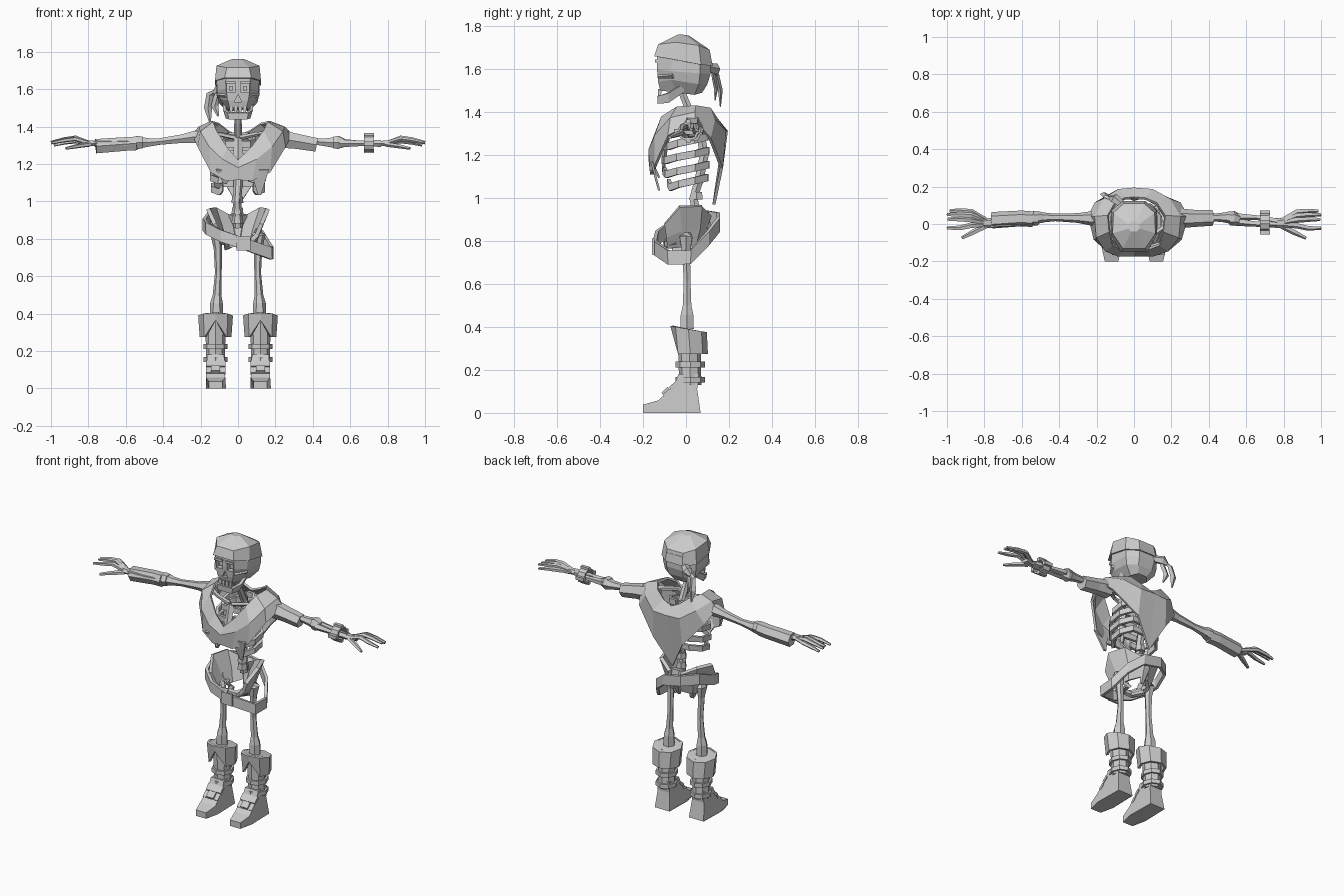
import bpy, bmesh, math
from mathutils import Vector

bone = bpy.data.materials.new("plain_grey")
bone.diffuse_color = (0.6, 0.6, 0.6, 1)


def make(name, verts, faces, thick=0):
    me = bpy.data.meshes.new(name)
    me.from_pydata([tuple(v) for v in verts], [], faces)
    bm = bmesh.new()
    bm.from_mesh(me)
    bmesh.ops.recalc_face_normals(bm, faces=bm.faces)
    bm.to_mesh(me)
    bm.free()
    me.materials.append(bone)
    ob = bpy.data.objects.new(name, me)
    bpy.context.collection.objects.link(ob)
    if thick:
        m = ob.modifiers.new("thickness", 'SOLIDIFY')
        m.thickness, m.offset = thick, 0
    return ob


def loft(name, rings, caps=True, closed=True, thick=0):
    n = len(rings[0])
    verts = [p for r in rings for p in r]
    faces = [(i*n+j, i*n+(j+1) % n, (i+1)*n+(j+1) % n, (i+1)*n+j)
             for i in range(len(rings)-1) for j in range(n if closed else n-1)]
    if caps:
        faces += [tuple(range(n))[::-1], tuple(range(len(verts)-n, len(verts)))]
    return make(name, verts, faces, thick)


def tube(name, pts, sides=6, flat=1.0):
    """pts: (x, y, z, radius); flat squashes the section."""
    P = [Vector(p[:3]) for p in pts]
    rings = []
    for i, p in enumerate(P):
        t = (P[min(i+1, len(P)-1)] - P[max(i-1, 0)]).normalized()
        ref = Vector((0, 1, 0)) if abs(t.z) > 0.7 else Vector((0, 0, 1))
        a = t.cross(ref).normalized()
        b = a.cross(t)
        r = pts[i][3]
        rings.append([p + a*r*math.cos(k*math.tau/sides) + b*r*flat*math.sin(k*math.tau/sides)
                      for k in range(sides)])
    return loft(name, rings)


def band(name, pts, h, thick, closed=True):
    """Upright strap following a path."""
    return loft(name, [[(x, y, z-h/2) for x, y, z in pts], [(x, y, z+h/2) for x, y, z in pts]],
                False, closed, thick)


def box(name, c, s, rx=0):
    v = [(x, y, z) for x in (-.5, .5) for y in (-.5, .5) for z in (-.5, .5)]
    ob = make(name, [(a*s[0], b*s[1], d*s[2]) for a, b, d in v],
              [(0, 1, 3, 2), (4, 6, 7, 5), (0, 4, 5, 1), (2, 3, 7, 6), (0, 2, 6, 4), (1, 5, 7, 3)])
    ob.location, ob.rotation_euler.x = c, rx
    return ob


def sym(half):
    """Mirror half an outline, front to back, into a closed ring."""
    return half + [(-x, y, z) for x, y, z in reversed(half)]


def oval(cx, cy, z, rx, ry, n=8):
    return [(cx+rx*math.sin(k*math.tau/n), cy-ry*math.cos(k*math.tau/n), z) for k in range(n)]


# skull with cut sockets
skull = loft("skull", [
    sym([(.045, -.12, 1.50), (.055, -.04, 1.49), (.06, .04, 1.48), (.03, .075, 1.49)]),
    sym([(.055, -.13, 1.54), (.095, -.07, 1.55), (.105, .06, 1.53), (.05, .10, 1.53)]),
    sym([(.065, -.135, 1.60), (.112, -.07, 1.59), (.115, .065, 1.58), (.055, .115, 1.58)]),
    sym([(.065, -.135, 1.67), (.115, -.06, 1.67), (.115, .065, 1.67), (.055, .115, 1.67)])])
cutters = [box("socket_cutter", (s*.038, -.13, 1.605), (.042, .07, .048)) for s in (-1, 1)]
cutters.append(loft("nose_cutter", [[(-.02, y, 1.53), (.02, y, 1.53), (0, y, 1.572)] for y in (-.2, -.11)]))
for c in cutters:
    c.hide_render = c.hide_viewport = True
    c.display_type = 'WIRE'
    m = skull.modifiers.new("cut", 'BOOLEAN')
    m.object, m.operation, m.solver = c, 'DIFFERENCE', 'EXACT'
for s in (-1, 1):
    box("eye", (s*.038, -.105, 1.605), (.02, .03, .026))
    box("brow", (s*.04, -.135, 1.637), (.055, .02, .014))
    tube("cheekbone", [(s*.06, -.125, 1.565, .014), (s*.105, -.06, 1.57, .014)], 4)
for i in range(4):
    box("upper_tooth", (-.036+.024*i, -.122, 1.497), (.018, .015, .022))
    box("lower_tooth", (-.036+.024*i, -.124, 1.482), (.015, .012, .018))
loft("jaw", [sym([(.06, -.01, 1.495), (.058, -.08, 1.445), (.045, -.125, 1.44)])[::-1],
             sym([(.075, -.01, 1.535), (.072, -.08, 1.49), (.05, -.128, 1.475)])[::-1]],
     False, False, .016).data.flip_normals()

# head scarf, knot and tails
loft("head_scarf", [
    sym([(.072, -.148, 1.66), (.123, -.06, 1.645), (.123, .07, 1.62), (.06, .124, 1.615)]),
    sym([(.06, -.13, 1.715), (.115, -.05, 1.725), (.11, .06, 1.71), (.055, .11, 1.69)]),
    sym([(.015, -.04, 1.76), (.03, -.025, 1.762), (.03, .0, 1.757), (.015, .015, 1.755)])])
tube("scarf_knot", [(-.06, .10, 1.61, .02), (-.105, .135, 1.60, .028), (-.13, .14, 1.58, .012)], 5)
tube("scarf_tail", [(-.11, .13, 1.60, .008), (-.15, .145, 1.57, .02), (-.16, .16, 1.50, .022), (-.15, .16, 1.425, .005)], 4, .5)
tube("scarf_tail", [(-.10, .12, 1.60, .008), (-.11, .13, 1.56, .02), (-.125, .14, 1.51, .02), (-.105, .135, 1.455, .005)], 4, .5)

# spine and breastbone
tube("neck", [(0, -.03, 1.52, .018), (0, .01, 1.42, .02), (0, .06, 1.32, .022)])
tube("spine", [(0, .06, 1.34, .022), (0, .085, 1.2, .024), (0, .06, 1.08, .024), (-.005, .035, 1.0, .022), (0, .06, .86, .025)])
for z in (1.01, .95, .90):
    tube("vertebra", [(-.003, .05, z-.018, .032), (-.003, .05, z+.018, .028)])
tube("breastbone", [(0, -.075, 1.34, .022), (0, -.10, 1.22, .026), (0, -.105, 1.12, .012)], 4, .5)

# rib cage
for z, rx, yf, yb, gap in ((1.32, .085, -.07, .08, 0), (1.255, .12, -.09, .095, 0), (1.19, .135, -.105, .10, 0),
                           (1.125, .14, -.10, .10, .05), (1.065, .135, -.08, .095, .075)):
    for s in (-1, 1):
        band("rib", [(s*.01, yb, z+.03), (s*rx*.65, yb, z+.03), (s*rx, yb*.4, z+.015),
                     (s*rx, yf*.4, z), (s*rx*.72, yf*.9, z-.015), (s*(gap+.005), yf, z-.015+gap*.3)],
             .034, .018, False)
for s in (-1, 1):
    tube("collar_bone", [(s*.01, -.07, 1.34, .014), (s*.1, -.06, 1.36, .012), (s*.2, .01, 1.36, .018)], 5)

# triangular shawl: collar, middle and hem of one half, mirrored slightly narrower
half = [[(.0, -.14, 1.22), (.0, -.168, 1.18), (.0, -.16, 1.115)],
        [(.07, -.135, 1.285), (.10, -.168, 1.225), (.075, -.16, 1.11)],
        [(.135, -.11, 1.375), (.18, -.14, 1.29), (.17, -.14, 1.155)],
        [(.155, -.04, 1.42), (.235, -.07, 1.37), (.25, -.08, 1.29)],
        [(.165, .045, 1.425), (.245, .04, 1.395), (.285, .04, 1.355)],
        [(.12, .11, 1.415), (.19, .13, 1.36), (.245, .11, 1.28)],
        [(.06, .135, 1.375), (.10, .18, 1.31), (.11, .165, 1.14)],
        [(.0, .14, 1.35), (.0, .188, 1.31), (.0, .13, .97)]]
left = [[(-x*.84, y, z) for x, y, z in c] for c in half[-2:0:-1]]
cols = half + left
loft("shawl", [[c[r] for c in cols] for r in range(3)], False, True, .014)
for x, zb in ((-.068, 1.095), (.115, 1.035)):
    loft("shawl_corner", [[(x-.05, -.162, 1.17), (x+.05, -.16, 1.17)], [(x-.008, -.125, zb), (x+.008, -.125, zb)]],
         False, False, .01)

# pelvis
for s in (-1, 1):
    loft("hip_wing", [[(s*x, y, z) for x, y, z in r] for r in (
        [(.125, -.10, .88), (.16, -.03, .96), (.125, .07, .965), (.04, .11, .92)],
        [(.10, -.09, .82), (.115, -.02, .85), (.09, .06, .86), (.03, .09, .86)],
        [(.05, -.085, .77), (.085, -.02, .775), (.07, .04, .78), (.02, .08, .80)])], False, False, .022)
    tube("pubic_bone", [(s*.09, -.04, .80, .022), (s*.05, -.085, .785, .02), (0, -.09, .79, .018)], 5)
    tube("seat_bone", [(s*.08, 0, .80, .022), (s*.06, .02, .755, .02), (s*.035, -.06, .765, .014)], 5)
tube("tail_bone", [(0, .085, .93, .05), (0, .10, .86, .04), (0, .07, .77, .012)], 6, .5)

# slanted belt
band("belt", [(.175, -.08, .722), (.18, .02, .725), (.13, .10, .81), (.05, .15, .875), (-.07, .15, .90), (-.155, .09, .91),
              (-.18, -.01, .875), (-.165, -.08, .855), (-.09, -.135, .815), (.04, -.145, .77)], .065, .018)
box("belt_buckle", (.03, -.152, .775), (.075, .012, .075))

# legs and boots
for s in (-1, 1):
    x = s*.12
    tube("thigh_bone", [(s*.085, 0, .835, .026), (s*.115, .0, .815, .034), (s*.108, .0, .75, .022), (s*.105, .005, .62, .018),
                        (s*.112, .005, .50, .023), (s*.115, .005, .455, .034), (s*.115, .005, .39, .036)], 6)
    top, hem = oval(x, .012, .39, .086, .078), oval(x, .02, .275, .078, .075)
    top = [(a, b, .405 - (b+.066)*.19) for a, b, _ in top]
    hem[0] = (x, -.055, .365)
    loft("boot_cuff", [hem, top], False, True, .014)
    make("cuff_top", top, [tuple(range(8))])
    loft("boot_shaft", [oval(x, .02, .13, .052, .052), oval(x, .018, .21, .05, .052), oval(x, .015, .38, .06, .055)])
    for z in (.155, .225):
        band("boot_strap", oval(x, .02, z, .058, .062), .026, .012)
    prof = [(-.2, 0, .036), (-.2, .038, .036), (-.13, .058, .052), (-.06, .12, .048), (-.035, .18, .046),
            (.06, .18, .042), (.052, .11, .042), (.068, 0, .052), (-.11, 0, .056)]
    loft("boot_foot", [[(x+k*w, y, z) for y, z, w in prof] for k in (-1, 1)])
    for y, z in ((-.088, .093), (-.058, .128)):
        box("foot_strap", (x, y, z), (.104, .042, .016), .75)
    box("foot_buckle", (x, -.095, .103), (.05, .04, .014), .75)

# arms
for s in (-1, 1):
    def arm(name, pts, sides=6, flat=1.0):
        return tube(name, [(s*a, b, c, r) for a, b, c, r in pts], sides, flat)
    arm("upper_arm", [(.17, .03, 1.345, .03), (.23, .03, 1.345, .038), (.30, .032, 1.335, .026), (.42, .035, 1.32, .02),
                      (.48, .035, 1.315, .026), (.515, .035, 1.315, .034)])
    arm("elbow", [(.51, .03, 1.315, .036), (.535, .03, 1.315, .04), (.565, .025, 1.312, .026)])
    arm("ulna", [(.545, .04, 1.315, .022), (.66, .035, 1.31, .014), (.765, .015, 1.31, .018)], 5)
    arm("radius_bone", [(.545, .012, 1.31, .022), (.66, .0, 1.31, .015), (.765, .0, 1.31, .02)], 5)
    arm("wrist", [(.755, .005, 1.31, .026), (.79, .005, 1.31, .028), (.83, .015, 1.312, .03)], 6, .6)
    # hand bones fan out from the wrist
    for name, ye, yk, ze, xe in (("little_finger", .07, .065, 1.30, .985), ("ring_finger", .05, .045, 1.315, 1.0),
                                 ("middle_finger", .025, .022, 1.318, .995), ("index_finger", -.022, -.008, 1.312, 1.0)):
        arm(name, [(.79, yk*.3, 1.31, .014), (.87, yk, ze+.022, .016), (.93, ye, ze+.014, .014), (xe, ye, ze, .009)], 5, .8)
    arm("thumb", [(.79, -.01, 1.305, .016), (.86, -.045, 1.295, .015), (.92, -.075, 1.283, .009)], 5, .8)

# torn sleeve pieces and bracelet
tube("forearm_wrap", [(-.54, .025, 1.31, .042), (-.60, .03, 1.307, .042), (-.76, .02, 1.295, .044)], 6)
tube("upper_sleeve", [(.22, .03, 1.335, .055), (.32, .03, 1.32, .046), (.42, .033, 1.302, .042)], 6)
ring = [[(x, .01+r*math.cos(k*math.tau/8), 1.31+.9*r*math.sin(k*math.tau/8)) for k in range(8)]
        for x, r in ((.675, .045), (.725, .045))]
loft("bracelet", ring, False, True, .012)
for y, z in ((-.045, 1.31), (.06, 1.31), (.01, 1.355), (.01, 1.27)):
    box("bracelet_stud", (.70, y, z), (.055, .022, .022))
